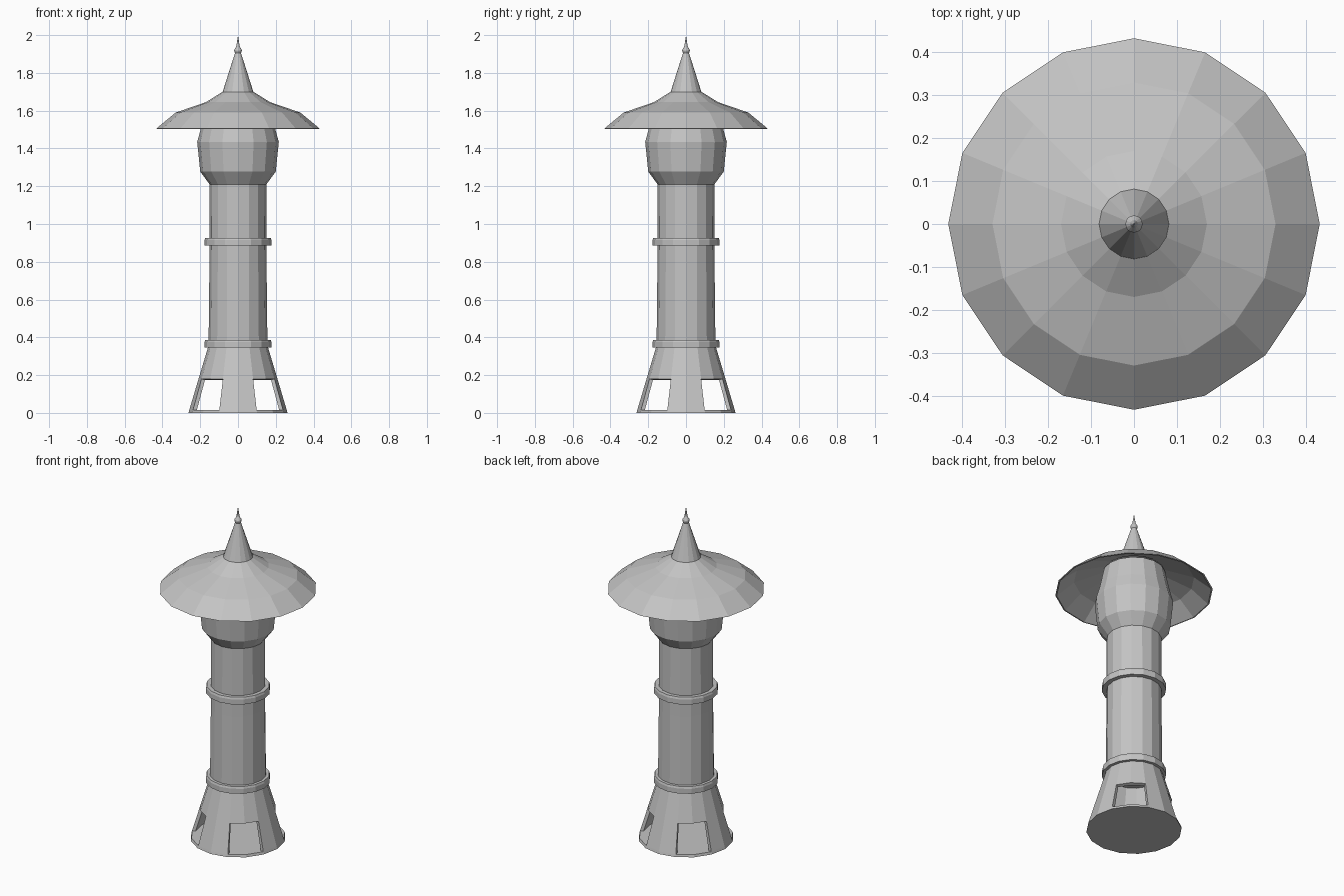
import bpy, bmesh, math

if "Cube" in bpy.data.objects:
    bpy.data.objects.remove(bpy.data.objects["Cube"])

SIDES = 16

stone = bpy.data.materials.new("grey stone")
stone.diffuse_color = (0.55, 0.55, 0.55, 1)
stone.use_nodes = True
stone.node_tree.nodes["Principled BSDF"].inputs["Base Color"].default_value = stone.diffuse_color


def lathe(name, profile, caps=True, skip=None):
    """Turn (radius, z) points into a flat-faced 16-sided part.
    skip(row, sector) leaves out single wall panels."""
    bm = bmesh.new()
    rings = []
    for r, z in profile:
        if r == 0:
            rings.append([bm.verts.new((0, 0, z))] * SIDES)
            continue
        rings.append([bm.verts.new((r * math.cos(2 * math.pi * i / SIDES),
                                    r * math.sin(2 * math.pi * i / SIDES), z))
                      for i in range(SIDES)])
    for row in range(len(rings) - 1):
        for i in range(SIDES):
            if skip and skip(row, i):
                continue
            j = (i + 1) % SIDES
            corners = [rings[row][i], rings[row][j], rings[row + 1][j], rings[row + 1][i]]
            bm.faces.new(list(dict.fromkeys(corners)))
    if caps:
        for ring in (rings[0][::-1], rings[-1]):
            if ring[0] is not ring[1]:
                bm.faces.new(ring)
    mesh = bpy.data.meshes.new(name)
    bm.normal_update()
    bm.to_mesh(mesh)
    bm.free()
    mesh.materials.append(stone)
    obj = bpy.data.objects.new(name, mesh)
    bpy.context.collection.objects.link(obj)
    return obj


# Floor plate and flared base with four diagonal openings, two panels wide
lathe("floor_plate", [(0.262, 0), (0.258, 0.015)])
base = lathe("flared_base", [(0.258, 0.015), (0.209, 0.18), (0.158, 0.35)],
             caps=False, skip=lambda row, i: row == 0 and i % 4 in (1, 2))
wall = base.modifiers.new("wall thickness", 'SOLIDIFY')
wall.thickness = 0.02
wall.offset = -1

# Slightly tapered shaft
lathe("shaft", [(0.156, 0.35), (0.151, 0.80), (0.15, 1.22)])

# Two collars around the shaft
for name, z in (("lower_collar", 0.345), ("upper_collar", 0.885)):
    lathe(name, [(0.177, z), (0.177, z + 0.03), (0.173, z + 0.042)])

# Bulging head below the roof
lathe("head", [(0.15, 1.21), (0.20, 1.277), (0.216, 1.435), (0.196, 1.507), (0.17, 1.63)])

# Wide thin roof, hollow underneath
top = [(0.433, 1.505), (0.33, 1.59), (0.17, 1.645), (0.082, 1.70)]
under = [(r, z - 0.008) for r, z in top[:0:-1]]
lathe("roof", [(0, 1.692)] + under[:1] + under[1:][::1] + [(0.425, 1.503)] + top + [(0, 1.70)])

# Spire with a small bead and needle
lathe("spire", [(0.082, 1.698), (0.016, 1.905), (0.02, 1.915), (0.02, 1.922),
                (0.009, 1.94), (0, 2.0)])
